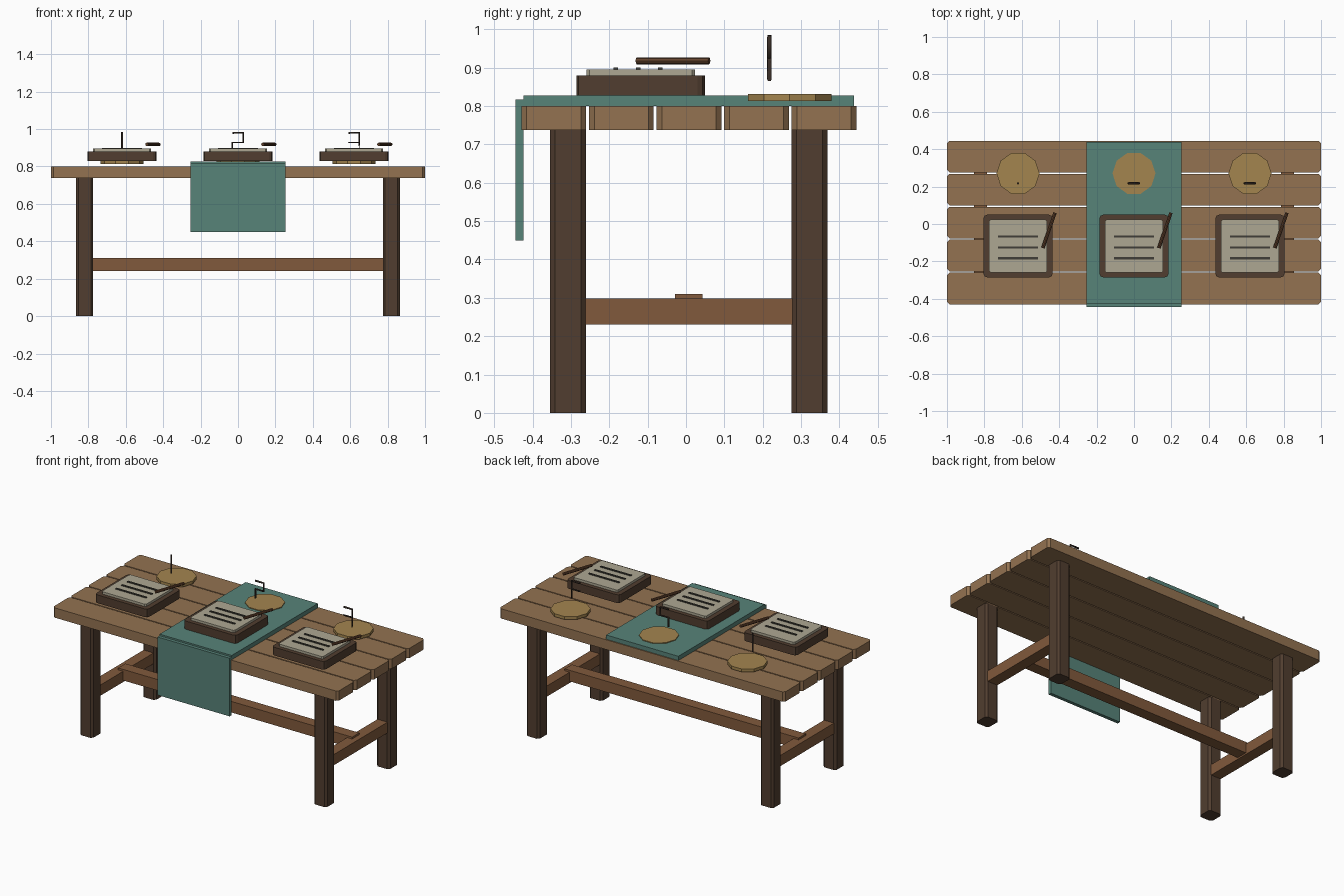
import bpy, bmesh, math
from mathutils import Vector

if "Cube" in bpy.data.objects:
    bpy.data.objects.remove(bpy.data.objects["Cube"])

YC = 0.0075  # table frame centre in y


def mat(name, rgb):
    m = bpy.data.materials.new(name)
    m.diffuse_color = [(c / 255) ** 2.2 for c in rgb] + [1]
    m.use_nodes = True
    m.node_tree.nodes["Principled BSDF"].inputs["Base Color"].default_value = m.diffuse_color
    return m


PLANK = mat("plank_wood", (146, 114, 82))
DARK = mat("dark_wood", (82, 64, 51))
MID = mat("stretcher_wood", (128, 90, 62))
TEAL = mat("teal_cloth", (88, 130, 120))
CLAY = mat("pale_slate", (172, 166, 145))
INK = mat("groove", (66, 64, 58))
ROD = mat("stylus_wood", (98, 68, 48))
BRASS = mat("brass", (162, 132, 80))
IRON = mat("iron", (58, 48, 42))


def finish(bm, name, material):
    me = bpy.data.meshes.new(name)
    bm.to_mesh(me)
    bm.free()
    me.materials.append(material)
    ob = bpy.data.objects.new(name, me)
    bpy.context.collection.objects.link(ob)
    return ob


def box(name, x, y, z, material, bevel=0, segs=1):
    """Box from (min, max) ranges, with optionally bevelled vertical edges."""
    bm = bmesh.new()
    bmesh.ops.create_cube(bm, size=1)
    for v in bm.verts:
        v.co = Vector([(r[0] + r[1]) / 2 + c * (r[1] - r[0])
                       for c, r in zip(v.co, (x, y, z))])
    if bevel:
        edges = [e for e in bm.edges
                 if abs(e.verts[0].co.z - e.verts[1].co.z) > 1e-4]
        bmesh.ops.bevel(bm, geom=edges, offset=bevel, segments=segs,
                        profile=0.5, affect='EDGES')
    return finish(bm, name, material)


def span(c, size):
    return (c - size / 2, c + size / 2)


def cylinder(name, loc, radius, depth, sides, material):
    bm = bmesh.new()
    bmesh.ops.create_cone(bm, cap_ends=True, segments=sides, radius1=radius,
                          radius2=radius, depth=depth)
    # first vertex on the x axis
    ob = finish(bm, name, material)
    a = math.atan2(ob.data.vertices[0].co.y, ob.data.vertices[0].co.x)
    ob.rotation_euler.z = -a
    ob.location = loc
    return ob


def wire(name, points, radius, material):
    cu = bpy.data.curves.new(name, 'CURVE')
    cu.dimensions = '3D'
    cu.bevel_depth = radius
    cu.bevel_resolution = 1
    cu.use_fill_caps = True
    sp = cu.splines.new('POLY')
    sp.points.add(len(points) - 1)
    for p, co in zip(sp.points, points):
        p.co = (*co, 1)
    cu.materials.append(material)
    ob = bpy.data.objects.new(name, cu)
    bpy.context.collection.objects.link(ob)


# table top planks
for i in range(5):
    box(f"top_plank_{i + 1}", (-1, 1), span(YC + (i - 2) * 0.1762, 0.169),
        (0.738, 0.80), PLANK, 0.014)

# legs and side stretchers
for sx, side in ((-1, "left"), (1, "right")):
    for sy, end in ((-1, "front"), (1, "back")):
        box(f"{end}_{side}_leg", span(sx * 0.82, 0.092),
            span(YC + sy * 0.315, 0.094), (0, 0.74), DARK, 0.013)
    box(f"{side}_stretcher", span(sx * 0.82, 0.07), span(YC, 0.54),
        (0.23, 0.298), MID)
box("long_stretcher", (-0.82, 0.82), span(YC, 0.072), (0.24, 0.31), MID)

# cloth runner and its front drop
box("cloth_top", (-0.253, 0.253), (-0.424, 0.438), (0.80, 0.827), TEAL)
box("cloth_drop", (-0.253, 0.253), (-0.445, -0.424), (0.449, 0.817), TEAL)

# bent wire hooks as (x, z) paths, one per place setting
hooks = [
    [(0, 0.985), (0, 0.87)],
    [(-0.03, 0.98), (0.028, 0.98), (0.028, 0.928), (-0.03, 0.928), (-0.03, 0.87)],
    [(-0.03, 0.98), (0.028, 0.98), (0.028, 0.928), (-0.03, 0.928),
     (0.028, 0.928), (0.028, 0.87)],
]

# three writing places: tray, slate, grooves, stylus, disc, hook
for n, (cx, path) in enumerate(zip((-0.62, 0, 0.62), hooks), 1):
    box(f"tray_{n}", span(cx, 0.37), span(-0.118, 0.335), (0.828, 0.88),
        DARK, 0.02, 2)
    box(f"slate_{n}", span(cx, 0.31), span(-0.118, 0.283), (0.88, 0.895),
        CLAY, 0.008)
    for k in range(3):
        box(f"groove_{n}_{k + 1}", span(cx, 0.215),
            span(-0.183 + 0.058 * k, 0.012), (0.894, 0.90), INK)
    stylus = cylinder(f"stylus_{n}", (cx + 0.165, -0.034, 0.918), 0.009,
                      0.2, 8, ROD)
    stylus.rotation_euler = Vector((0.064, 0.185, 0)).to_track_quat('Z', 'Y').to_euler()
    cylinder(f"disc_{n}", (cx, 0.2705, 0.8225), 0.115, 0.019, 10, BRASS)
    wire(f"hook_{n}", [(cx + x, 0.2175, z) for x, z in path], 0.006, IRON)
